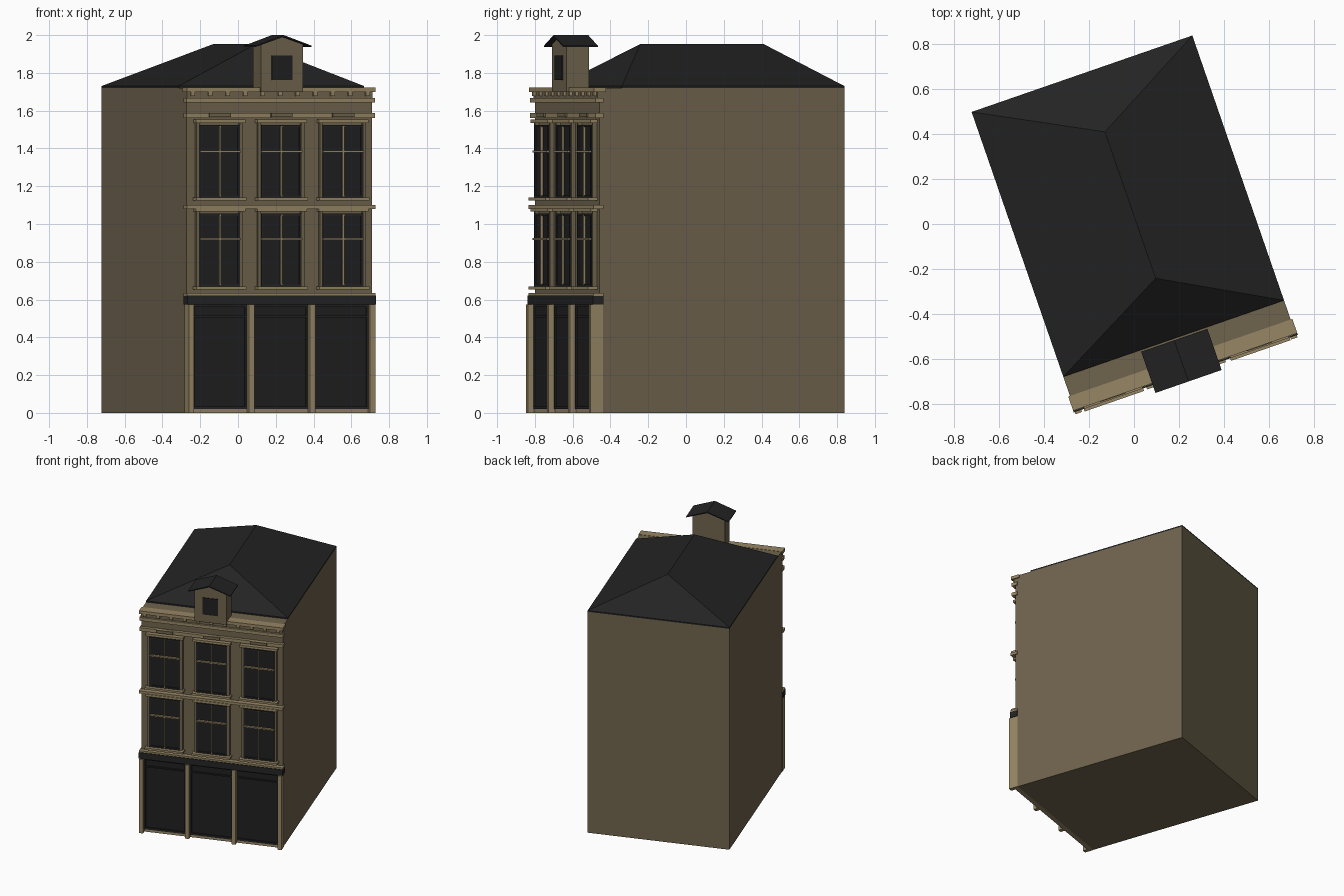
import bpy, bmesh, math
from mathutils import Matrix, Vector

if "Cube" in bpy.data.objects:
    bpy.data.objects.remove(bpy.data.objects["Cube"], do_unlink=True)

# The house is built square to its own axes, then turned on the plot
TURN = Matrix.Rotation(math.radians(19.1), 4, 'Z')


def material(name, rgb):
    m = bpy.data.materials.new(name)
    m.use_nodes = True
    m.diffuse_color = (*rgb, 1)
    bsdf = m.node_tree.nodes["Principled BSDF"]
    bsdf.inputs["Base Color"].default_value = (*rgb, 1)
    bsdf.inputs["Roughness"].default_value = 0.9
    return m


WALL = material("brown_wall", (0.16, 0.127, 0.075))
TRIM = material("light_stone", (0.31, 0.24, 0.13))
ROOF = material("dark_slate", (0.017, 0.017, 0.017))
GLASS = material("dark_glass", (0.014, 0.014, 0.015))
FRAME = material("black_paint", (0.017, 0.017, 0.018))


def finish(name, bm, mat):
    bmesh.ops.recalc_face_normals(bm, faces=bm.faces)
    bm.transform(TURN)
    me = bpy.data.meshes.new(name)
    bm.to_mesh(me)
    bm.free()
    me.materials.append(mat)
    ob = bpy.data.objects.new(name, me)
    bpy.context.collection.objects.link(ob)
    return ob


def boxes(name, mat, items):
    """Each item is (x0, x1, y0, y1, z0, z1)."""
    bm = bmesh.new()
    for x0, x1, y0, y1, z0, z1 in items:
        m = Matrix.Translation(((x0 + x1) / 2, (y0 + y1) / 2, (z0 + z1) / 2))
        m = m @ Matrix.Diagonal((x1 - x0, y1 - y0, z1 - z0, 1))
        bmesh.ops.create_cube(bm, size=1, matrix=m)
    return finish(name, bm, mat)


def prism(name, mat, profile, y0, y1):
    """Extrude an (x, z) outline from y0 to y1."""
    bm = bmesh.new()
    f = bm.faces.new([bm.verts.new((x, y0, z)) for x, z in profile])
    ext = bmesh.ops.extrude_face_region(bm, geom=[f])["geom"]
    verts = [g for g in ext if isinstance(g, bmesh.types.BMVert)]
    bmesh.ops.translate(bm, verts=verts, vec=(0, y1 - y0, 0))
    return finish(name, bm, mat)


W, FRONT, BACK, TOP = 0.52, -0.665, 0.708, 1.72
IN = FRONT + 0.02      # trim is buried this far into the wall
EDGE = W + 0.008       # ends of the full-width mouldings

# Main walls
boxes("house_walls", WALL, [(-W, W, FRONT, BACK, 0, TOP)])

# Hipped roof with a thin eave
bm = bmesh.new()
low = [bm.verts.new((x, y, TOP)) for x, y in
       ((-W, -0.54), (W, -0.54), (W, BACK), (-W, BACK))]
eave = [bm.verts.new(v.co + Vector((0, 0, 0.01))) for v in low]
ridge = [bm.verts.new((0.012, y, 1.953)) for y in (-0.26, 0.43)]
bm.faces.new(low)
for i in range(4):
    j = (i + 1) % 4
    bm.faces.new((low[i], low[j], eave[j], eave[i]))
bm.faces.new((eave[0], eave[1], ridge[0]))
bm.faces.new((eave[1], eave[2], ridge[1], ridge[0]))
bm.faces.new((eave[2], eave[3], ridge[1]))
bm.faces.new((eave[3], eave[0], ridge[0], ridge[1]))
finish("hip_roof", bm, ROOF)

# Dormer: gabled body, folded roof and a window
prism("dormer_walls", WALL, [(-0.118, TOP - 0.02), (0.118, TOP - 0.02), (0.118, 1.953),
                             (0, 1.992), (-0.118, 1.953)], -0.71, -0.585)
prism("dormer_roof", ROOF, [(-0.156, 1.944), (0, 2.0), (0.156, 1.944),
                            (0.156, 1.938), (0, 1.991), (-0.156, 1.938)], -0.742, -0.548)
boxes("dormer_window", GLASS, [(-0.057, 0.057, -0.716, -0.7, 1.762, 1.892)])

# Full-width mouldings: (bottom, top, front)
bands = [(0.62, 0.634, -0.7), (1.08, 1.1, -0.7), (1.562, 1.588, -0.69),
         (1.642, 1.667, -0.69)]
boxes("stone_bands", TRIM, [(-EDGE, EDGE, f, IN, a, b) for a, b, f in bands])
boxes("top_cornice", TRIM, [(-EDGE, EDGE, -0.697, -0.63, 1.698, TOP + 0.002)])
boxes("frieze_backing", WALL, [(-W, W, -0.675, IN, 1.667, 1.698)])
boxes("cornice_brackets", TRIM, [(x - 0.011, x + 0.011, -0.69, IN, 1.677, 1.7)
                                 for x in [-0.49 + 0.098 * i for i in range(11)]])

# Windows in two storeys of three bays
glass, casing, jambs, bars, sills, lintels, blocks = ([] for _ in range(7))
for x in (-0.341, 0.004, 0.349):
    blocks.append((x - 0.06, x + 0.06, -0.7, IN, 1.566, 1.588))
    for z0, z1, mid in ((0.67, 1.055, 0.92), (1.14, 1.525, 1.384)):
        h = 0.113
        glass.append((x - h + 0.01, x + h - 0.01, -0.686, IN, z0 + 0.01, z1 - 0.01))
        for s in (-1, 1):
            a, b = sorted((x + s * h, x + s * (h - 0.012)))
            casing.append((a, b, -0.693, IN, z0, z1))
            a, b = sorted((x + s * h, x + s * (h + 0.016)))
            jambs.append((a, b, -0.688, IN, z0 - 0.003, z1 + 0.012))
        for a, b in ((z0, z0 + 0.012), (z1 - 0.012, z1)):
            casing.append((x - h, x + h, -0.693, IN, a, b))
        bars.append((x - 0.005, x + 0.005, -0.698, IN, z0 + 0.006, z1 - 0.006))
        bars.append((x - h, x + h, -0.704, IN, mid - 0.005, mid + 0.005))
        sills.append((x - 0.14, x + 0.14, -0.717, IN, z0 - 0.016, z0 - 0.001))
        top = z1 + 0.01
        lintels.append((x - 0.138, x + 0.138, -0.705, IN, top, top + 0.018))
boxes("window_glass", GLASS, glass)
boxes("window_casings", FRAME, casing)
boxes("window_jambs", WALL, jambs)
boxes("window_bars", TRIM, bars)
boxes("window_sills", TRIM, sills)
boxes("window_lintels", TRIM, lintels)
boxes("frieze_blocks", WALL, blocks)

# Shopfront: posts, dark panes with frames, sign board
posts = (-0.508, -0.171, 0.171, 0.508)
boxes("shop_posts", TRIM, [(x - 0.015, x + 0.015, -0.715, IN, 0, 0.575) for x in posts])
boxes("shop_board", FRAME, [(-EDGE, EDGE, -0.705, IN, 0.574, 0.622)])
panes, rails = [], []
for a, b in zip(posts, posts[1:]):
    a, b = a + 0.014, b - 0.014
    panes.append((a, b, -0.675, IN, 0.02, 0.575))
    for z0, z1 in ((0.02, 0.035), (0.505, 0.515), (0.56, 0.575)):
        rails.append((a, b, -0.685, IN, z0, z1))
    for x0, x1 in ((a, a + 0.012), (b - 0.012, b)):
        rails.append((x0, x1, -0.685, IN, 0.02, 0.575))
boxes("shop_panes", GLASS, panes)
boxes("shop_rails", FRAME, rails)
boxes("shop_plinth", TRIM, [(-W, W, -0.68, IN, 0, 0.02)])
